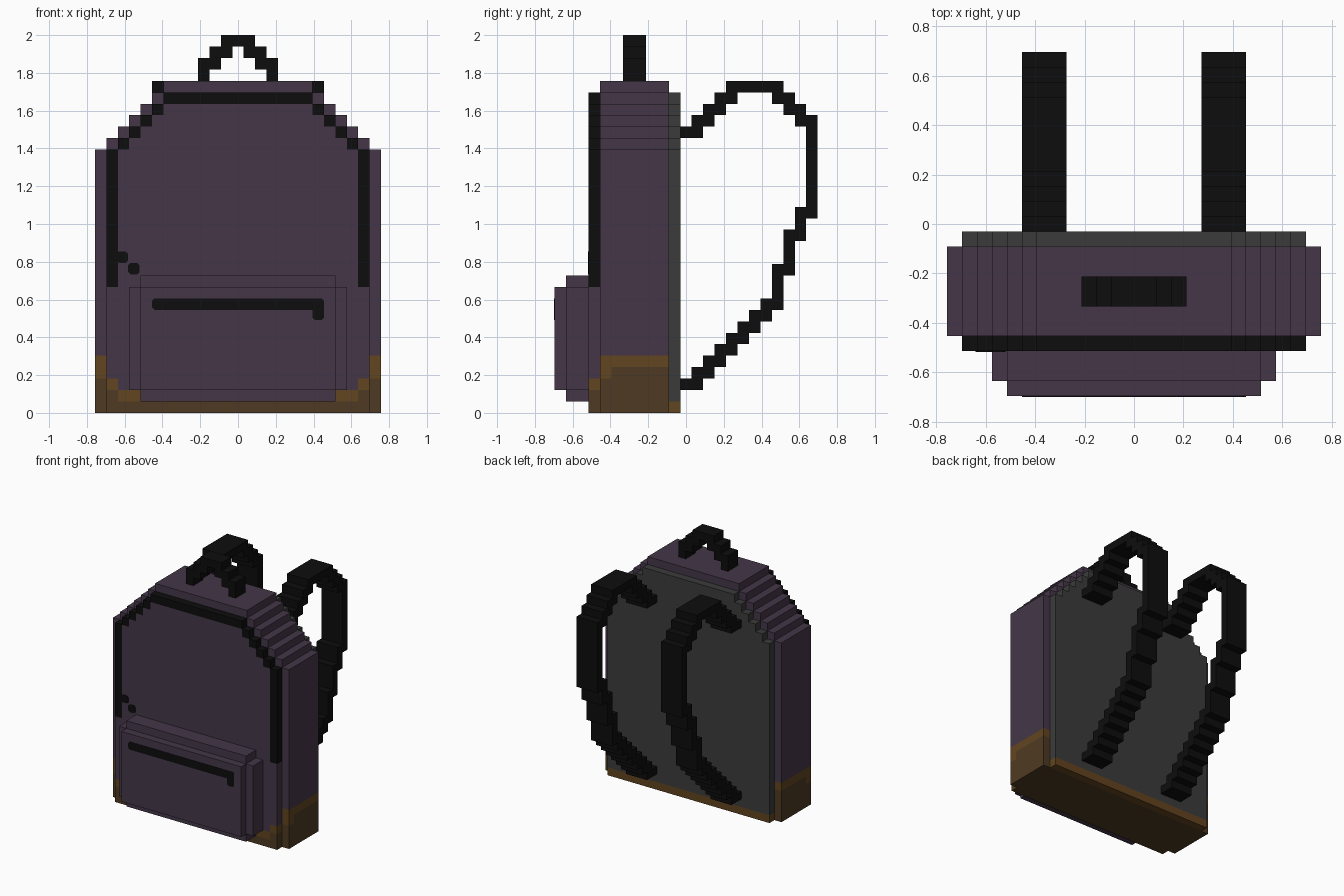
import bpy
import bmesh

cube = bpy.data.objects.get("Cube")
if cube:
    bpy.data.objects.remove(cube, do_unlink=True)

V = 2 / 33          # edge length of one cell
MID_Y = 11.5        # cell row lying on y = 0


def material(name, rgb):
    mat = bpy.data.materials.new(name)
    mat.use_nodes = True
    color = (*rgb, 1)
    mat.diffuse_color = color
    bsdf = mat.node_tree.nodes["Principled BSDF"]
    bsdf.inputs["Base Color"].default_value = color
    bsdf.inputs["Roughness"].default_value = 0.9
    return mat


PURPLE = material("dusky purple", (0.058, 0.037, 0.064))
BLACK = material("black", (0.004, 0.004, 0.004))
GREY = material("charcoal grey", (0.042, 0.044, 0.042))
TAN = material("light brown", (0.122, 0.058, 0.014))
BROWN = material("dark brown", (0.076, 0.042, 0.016))


def finish(name, bm, mat):
    bmesh.ops.recalc_face_normals(bm, faces=bm.faces)
    mesh = bpy.data.meshes.new(name)
    bm.to_mesh(mesh)
    bm.free()
    mesh.materials.append(mat)
    obj = bpy.data.objects.new(name, mesh)
    bpy.context.collection.objects.link(obj)
    return obj


def extrude(bm, outline, y0, y1):
    """Extrude an outline of (x, z) cells from row y0 to row y1."""
    face = bm.faces.new([bm.verts.new((x * V, (y0 - MID_Y) * V, z * V)) for x, z in outline])
    new = bmesh.ops.extrude_face_region(bm, geom=[face])["geom"]
    verts = [g for g in new if isinstance(g, bmesh.types.BMVert)]
    bmesh.ops.translate(bm, verts=verts, vec=(0, (y1 - y0) * V, 0))


def boxes(name, mat, items):
    """Boxes given as (x0, x1, y0, y1, z0, z1) in cells."""
    bm = bmesh.new()
    for x0, x1, y0, y1, z0, z1 in items:
        extrude(bm, [(x0, z0), (x1, z0), (x1, z1), (x0, z1)], y0, y1)
    return finish(name, bm, mat)


def stepped(name, mat, y0, y1, bottom, steps):
    """Symmetric slab whose steps are (top, half width)."""
    side, z = [], bottom
    for top, half in steps:
        side += [(half, z), (half, top)]
        z = top
    bm = bmesh.new()
    extrude(bm, side + [(-x, z) for x, z in reversed(side)], y0, y1)
    return finish(name, bm, mat)


def plates(name, y, items):
    """Thin marks with clipped corners, as (x0, x1, z0, z1) on row y."""
    bm = bmesh.new()
    c = 0.2
    for x0, x1, z0, z1 in items:
        extrude(bm, [(x0 + c, z0), (x1 - c, z0), (x1, z0 + c), (x1, z1 - c),
                     (x1 - c, z1), (x0 + c, z1), (x0, z1 - c), (x0, z0 + c)], y - 0.05, y)
    return finish(name, bm, BLACK)


def shoulder(half, z, count):
    """Steps that narrow by one cell per cell of height."""
    return [(z + i, half - i) for i in range(count)]


# Main bag and its leather base
stepped("main_body", PURPLE, 4, 10, 5, shoulder(12.5, 23, 7))
boxes("base_bottom", BROWN, [(-12.5, 12.5, 4, 5, 0, 3), (-12.5, 12.5, 5, 10, 0, 4)])
boxes("base_edge", TAN, [(-12.5, 12.5, 4, 5, 3, 5), (-12.5, 12.5, 5, 10, 4, 5)])

# Padded back
stepped("back_panel", GREY, 10, 11, 1, shoulder(11.5, 23, 6))
boxes("back_panel_base", TAN, [(-11.5, 11.5, 10, 11, 0, 1)])

# Front panel with leather lower corners
stepped("front_panel", PURPLE, 3, 4, 2, [(3, 10.5), (11, 11.5)] + shoulder(10.5, 23, 5))
stepped("front_base", BROWN, 3, 4, 0, [(1, 11.5)])
boxes("front_base_edge", TAN, [(-10.5, 10.5, 3, 4, 1, 2)])
for side, s in (("left", 1), ("right", -1)):
    x0, x1 = sorted((10.5 * s, 11.5 * s))
    boxes(side + "_corner_bottom", BROWN, [(x0, x1, 3, 4, 1, 2)])
    boxes(side + "_corner_edge", TAN, [(x0, x1, 3, 4, 2, 3)])

# Main zipper around the front panel
zipper = [(-6.5, 6.5, 3, 4, 27, 28)]
for s in (1, -1):
    x0, x1 = sorted((10.5 * s, 11.5 * s))
    zipper.append((x0, x1, 3, 4, 11, 23))
    for i in range(4):
        x0, x1 = sorted(((9.5 - i) * s, (10.5 - i) * s))
        zipper.append((x0, x1, 3, 4, 23 + i, 24 + i))
boxes("main_zipper", BLACK, zipper)
plates("main_zipper_pull", 3, [(-10.6, -9.6, 13.1, 14.1), (-9.6, -8.6, 12.1, 13.1)])

# Front pocket
stepped("pocket_back", PURPLE, 1, 3, 1, [(2, 8.5), (11, 9.5), (12, 8.5)])
stepped("pocket_front", PURPLE, 0, 1, 2, [(11, 8.5)])
plates("pocket_zipper", 0, [(-7.5, 7.5, 9, 10), (6.5, 7.5, 8.1, 9.4)])

# Carry handle arch
arch = [(-1.5, 1.5, 6, 8, 32, 33)]
for i in range(3):
    for s in (1, -1):
        x0, x1 = sorted(((3.5 - i) * s, (2.5 - i) * s))
        arch.append((x0, x1, 6, 8, 29 + i, 31 + i))
boxes("carry_handle", BLACK, arch)

# Shoulder straps: spans (row, next row, bottom, top) along the loop
loop = [(11, 12, 24, 25), (11, 12, 2, 3), (16, 19, 28, 29)]
loop += [(12 + i, 13 + i, 24 + i, 26 + i) for i in range(4)]
loop += [(19 + i, 20 + i, 27 - i, 29 - i) for i in range(3)]
loop += [(12 + i, 13 + i, 2 + i, 4 + i) for i in range(7)]
loop += [(22, 23, 17, 26), (21, 22, 15, 18), (20, 21, 12, 16), (19, 20, 9, 13)]
for side, x in (("left", 4.5), ("right", -7.5)):
    boxes(side + "_shoulder_strap", BLACK, [(x, x + 3, *span) for span in loop])
